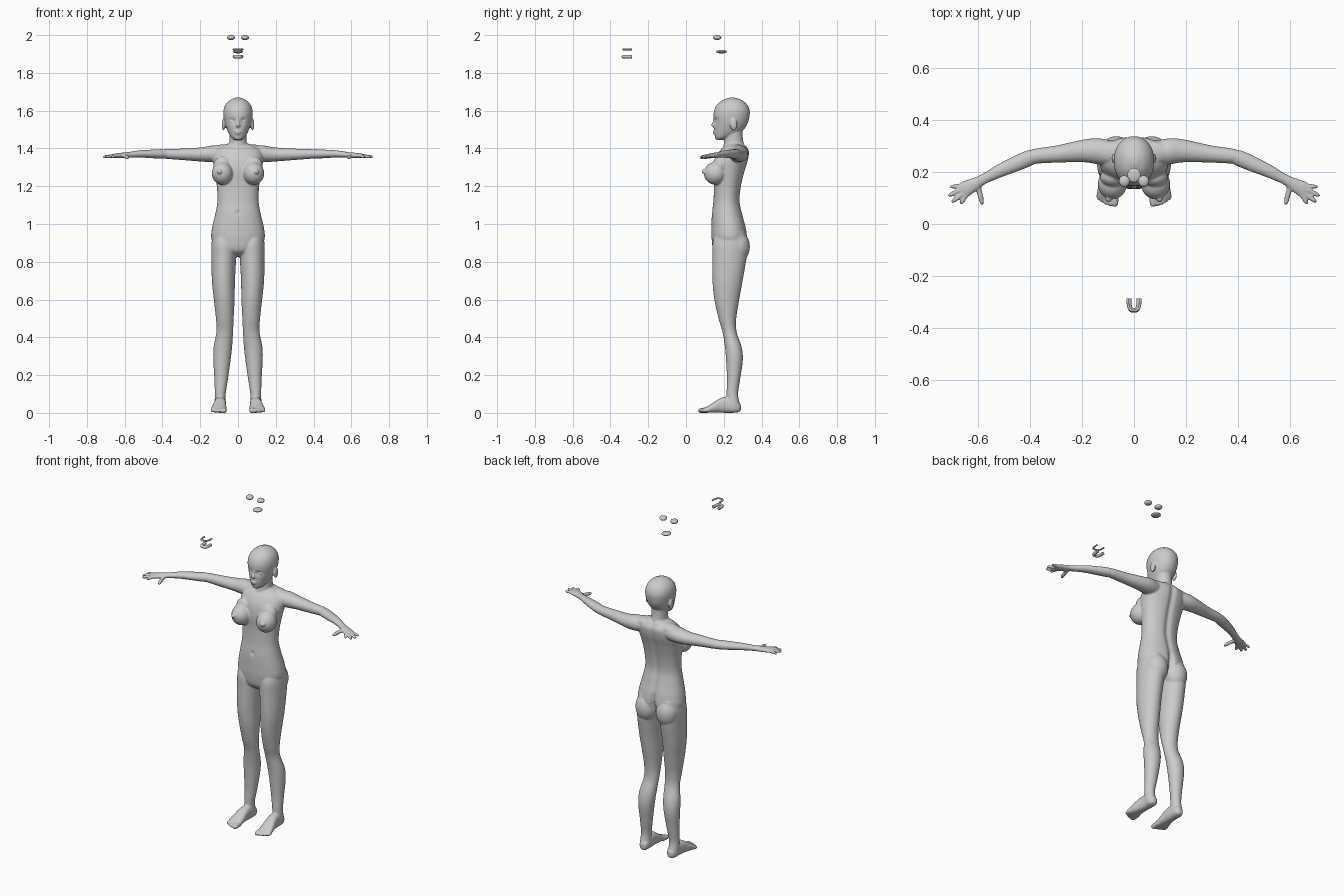
import bpy, bmesh
from math import cos, sin, pi, exp
from mathutils import Vector, Matrix

X, Y, Z = Vector((1, 0, 0)), Vector((0, 1, 0)), Vector((0, 0, 1))
bm = bmesh.new()


def spline(rows, steps):
    """Catmull-Rom resampling of rows of numbers."""
    out = []
    for i in range(len(rows) - 1):
        a, b, c, d = (rows[max(0, min(len(rows) - 1, i + k))] for k in (-1, 0, 1, 2))
        for s in range(steps):
            t = s / steps
            out.append([0.5 * (2 * q + (r - p) * t + (2 * p - 5 * q + 4 * r - w) * t * t
                               + (3 * q - p - 3 * r + w) * t ** 3)
                        for p, q, r, w in zip(a, b, c, d)])
    return out + [list(rows[-1])]


def loft(rows, u, v, segs=32, steps=6, power=2.0, sides=(1,), shape=None):
    """Closed skin over rows of (x, y, z, radius_u, radius_v)."""
    for s in sides:
        rings = []
        for x, y, z, ru, rv in spline(rows, steps):
            ring = []
            for k in range(segs):
                c, n = cos(2 * pi * k / segs), sin(2 * pi * k / segs)
                cu = abs(c) ** (2 / power) * (1 if c > 0 else -1)
                cv = abs(n) ** (2 / power) * (1 if n > 0 else -1)
                p = Vector((x, y, z)) + u * ru * cu + v * rv * cv
                if shape:
                    p.y += shape(p, n)
                p.x *= s
                ring.append(bm.verts.new(p))
            rings.append(ring)
        for a, b in zip(rings, rings[1:]):
            for k in range(segs):
                bm.faces.new((a[k], a[k - 1], b[k - 1], b[k]))
        bm.faces.new(rings[0])
        bm.faces.new(rings[-1][::-1])


def column(rows, **kw):
    """Upright loft from rows of (z, centre x, half width, front y, back y)."""
    loft([(cx, (f + b) / 2, z, w, (b - f) / 2) for z, cx, w, f, b in rows], X, Y, **kw)


def blob(center, radii, sides=(1, -1)):
    for s in sides:
        m = Matrix.Translation((center[0] * s, center[1], center[2])) @ Matrix.Diagonal((*radii, 1))
        bmesh.ops.create_uvsphere(bm, u_segments=32, v_segments=20, radius=1, matrix=m)


def digit(a, b, r):
    a, b = Vector(a), Vector(b)
    side = (b - a).cross(Z).normalized()
    prof = ((0, 1), (.35, 1), (.75, .92), (.94, .65), (1, .2))
    loft([(*a.lerp(b, t), r * k, r * k) for t, k in prof], side, Z, segs=16, steps=4, sides=(1, -1))


# Torso with spine groove and navel
def torso_shape(p, n):
    if n > 0:
        depth = .028 if p.z < .92 else max(.010, .028 - (p.z - .92) * .25)
        return -depth * exp(-(p.x / .017) ** 2)
    return .010 * exp(-(p.x / .008) ** 2 - ((p.z - 1.06) / .010) ** 2)


column([(.825, 0, .03, .19, .26), (.86, 0, .105, .147, .31), (.92, 0, .140, .136, .325),
        (.98, 0, .137, .135, .318), (1.05, 0, .121, .137, .30), (1.12, 0, .109, .145, .286),
        (1.20, 0, .112, .148, .293), (1.28, 0, .124, .145, .312), (1.34, 0, .133, .155, .33),
        (1.385, 0, .125, .178, .335), (1.41, 0, .095, .20, .322), (1.425, 0, .055, .215, .31)],
       segs=96, steps=8, power=2.2, shape=torso_shape)
blob((.068, .272, .88), (.066, .066, .085))       # buttocks
blob((.083, .155, 1.268), (.056, .060, .060))     # chest
blob((.080, .180, 1.31), (.050, .038, .050))
blob((.098, .097, 1.277), (.013, .013, .013))
blob((.060, .275, 1.395), (.090, .045, .027))     # trapezius

# Neck
column([(1.36, 0, .07, .21, .325), (1.40, 0, .056, .198, .318), (1.43, 0, .046, .201, .305),
        (1.47, 0, .045, .205, .30), (1.53, 0, .045, .21, .30)])


# Head with eye sockets
def face_shape(p, n):
    if n > 0:
        return 0
    return .012 * exp(-((abs(p.x) - .031) / .016) ** 2 - ((p.z - 1.546) / .012) ** 2)


column([(1.445, 0, .018, .163, .20), (1.46, 0, .036, .154, .235), (1.49, 0, .054, .149, .295),
        (1.53, 0, .069, .148, .325), (1.57, 0, .077, .146, .336), (1.60, 0, .077, .149, .337),
        (1.63, 0, .067, .163, .325), (1.655, 0, .044, .193, .297), (1.669, 0, .014, .23, .26)],
       segs=96, steps=8, power=2.1, shape=face_shape)
blob((.031, .170, 1.543), (.014, .012, .009))             # eyelids
loft([(0, .155, 1.563, .006, .008), (0, .150, 1.54, .007, .010),
      (0, .146, 1.522, .011, .013), (0, .152, 1.512, .008, .008)], X, Y, segs=20)   # nose
blob((0, .151, 1.489), (.018, .009, .005), (1,))          # lips
blob((0, .152, 1.479), (.015, .009, .005), (1,))
blob((0, .166, 1.457), (.018, .013, .012), (1,))          # chin
blob((.077, .252, 1.527), (.009, .019, .032))             # ears

# Legs
column([(.96, .075, .055, .16, .31), (.90, .075, .065, .141, .325), (.83, .0755, .066, .139, .322),
        (.70, .077, .061, .140, .30), (.60, .073, .055, .150, .282), (.50, .070, .047, .172, .266),
        (.43, .070, .044, .193, .268), (.35, .080, .049, .206, .294), (.28, .085, .046, .212, .301),
        (.18, .089, .036, .217, .287), (.10, .094, .029, .215, .276), (.04, .095, .029, .22, .285),
        (.01, .095, .024, .23, .28)], sides=(1, -1))

# Feet and toes
loft([(.092, .290, .028, .012, .016), (.092, .272, .032, .027, .030), (.093, .22, .042, .030, .042),
      (.096, .18, .039, .033, .038), (.100, .14, .026, .039, .025), (.102, .11, .017, .041, .016),
      (.102, .096, .013, .036, .011)], X, Z, power=2.4, sides=(1, -1))
for x0, x1, tip, r in ((.074, .074, .066, .015), (.092, .091, .068, .011), (.107, .107, .074, .011),
                       (.121, .122, .083, .010), (.133, .136, .093, .010)):
    digit((x0, .125, .016), (x1, tip, .011), r)

# Arms, with palm continuing the forearm
loft([(.08, .27, 1.372, .050, .043), (.14, .28, 1.371, .050, .044), (.20, .281, 1.368, .043, .037),
      (.30, .269, 1.369, .033, .030), (.39, .26, 1.371, .028, .025), (.42, .25, 1.371, .020, .018)],
     Y, Z, sides=(1, -1))
loft([(.36, .269, 1.371, .022, .018), (.40, .255, 1.371, .030, .025), (.45, .234, 1.371, .030, .023),
      (.52, .203, 1.371, .025, .019), (.58, .172, 1.366, .020, .015), (.62, .150, 1.363, .026, .014),
      (.65, .134, 1.361, .031, .012), (.668, .126, 1.359, .025, .009)],
     Vector((.415, .91, 0)), Z, sides=(1, -1))
digit((.600, .145, 1.360), (.583, .073, 1.350), .0105)
for a, b, r in (((.645, .112), (.668, .076), .0088), ((.655, .120), (.702, .083), .0092),
                ((.662, .135), (.716, .107), .0090), ((.660, .148), (.710, .143), .0082)):
    digit((*a, 1.361), (*b, 1.355), r)


def finish(name):
    global bm
    bmesh.ops.recalc_face_normals(bm, faces=bm.faces)
    for f in bm.faces:
        f.smooth = True
    me = bpy.data.meshes.new(name)
    bm.to_mesh(me)
    bm.free()
    bm = bmesh.new()
    ob = bpy.data.objects.new(name, me)
    bpy.context.collection.objects.link(ob)
    return ob


# Fuse all the body parts into one smooth skin
body = finish("body")
fuse = body.modifiers.new("fuse", "REMESH")
fuse.mode = "VOXEL"
fuse.voxel_size = .0045
fuse.use_smooth_shade = True
soft = body.modifiers.new("soften", "SMOOTH")
soft.factor, soft.iterations = .5, 4

# Spare eyes and tongue floating above the head
blob((.037, .165, 1.987), (.021, .022, .013))
finish("spare_eyes")
blob((0, .188, 1.912), (.026, .028, .009), (1,))
finish("spare_tongue")


# Spare dental arches floating in front
def arch(name, z, width, bevel):
    cu = bpy.data.curves.new(name, "CURVE")
    cu.dimensions, cu.bevel_depth, cu.bevel_resolution, cu.use_fill_caps = "3D", bevel, 3, True
    sp = cu.splines.new("NURBS")
    pts = [(-width, -.287), (-width, -.315), (-width * .6, -.332), (0, -.332),
           (width * .6, -.332), (width, -.315), (width, -.287)]
    sp.points.add(len(pts) - 1)
    for p, (x, y) in zip(sp.points, pts):
        p.co = (x, y, z, 1)
    sp.use_endpoint_u, sp.order_u = True, 3
    bpy.context.collection.objects.link(bpy.data.objects.new(name, cu))


arch("upper_teeth", 1.924, .024, .005)
arch("lower_teeth", 1.886, .019, .009)
